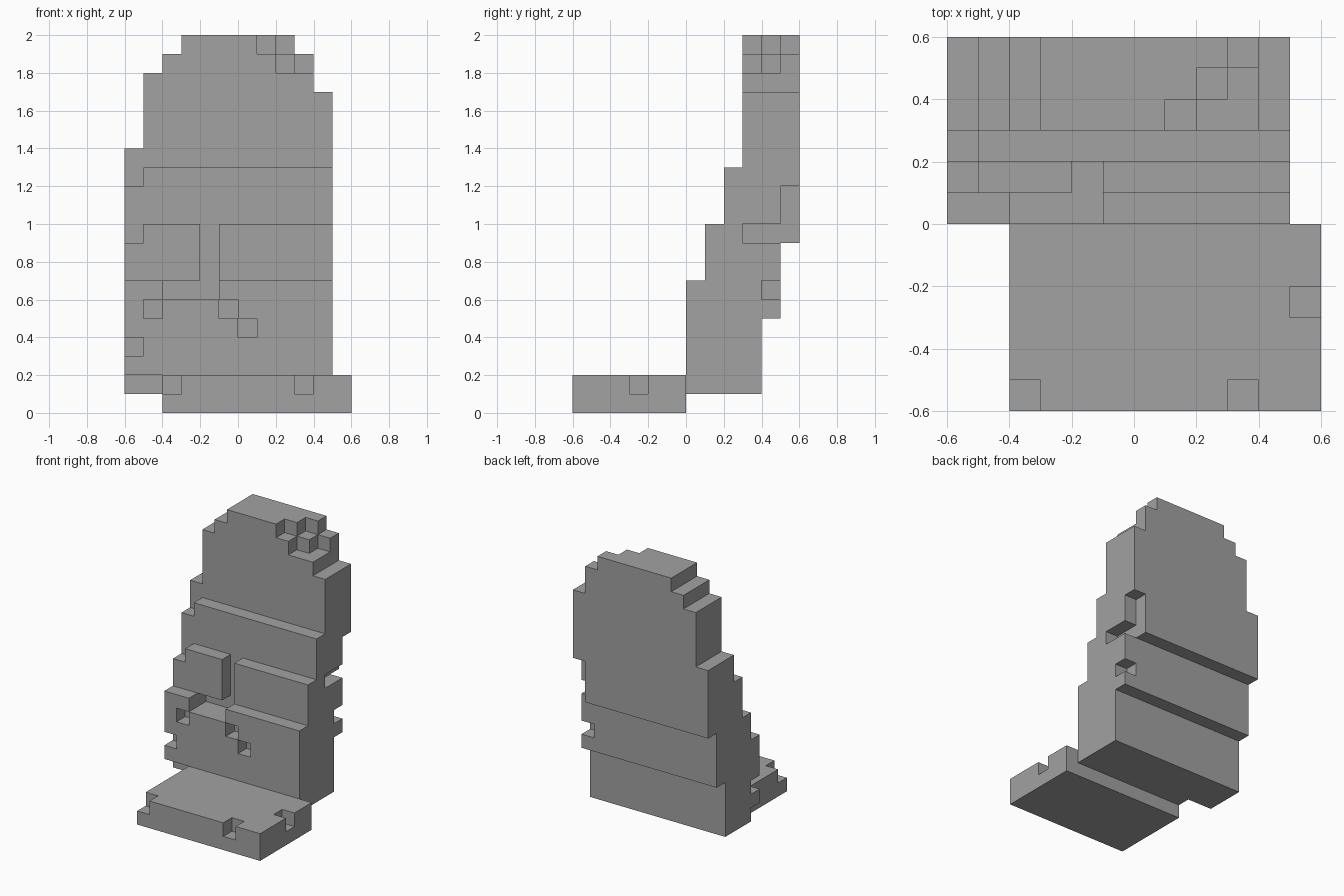
import bpy, bmesh, math

if "Cube" in bpy.data.objects:
    bpy.data.objects.remove(bpy.data.objects["Cube"])

U = 0.1  # size of one block

stone_grey = bpy.data.materials.new("stone_grey")
stone_grey.diffuse_color = (0.36, 0.36, 0.36, 1.0)
stone_grey.use_nodes = True
stone_grey.node_tree.nodes["Principled BSDF"].inputs["Base Color"].default_value = stone_grey.diffuse_color


def cells(boxes):
    """All unit blocks inside boxes given as (x0, x1, y0, y1, z0, z1)."""
    return {(x, y, z) for x0, x1, y0, y1, z0, z1 in boxes
            for x in range(x0, x1) for y in range(y0, y1) for z in range(z0, z1)}


def block_object(name, solid, chips):
    """Outer skin of the solid boxes after the chipped blocks are taken away."""
    filled = cells(solid) - cells(chips)
    bm = bmesh.new()
    verts = {}

    def vert(p):
        if p not in verts:
            verts[p] = bm.verts.new([c * U for c in p])
        return verts[p]

    for cell in sorted(filled):
        for axis in range(3):
            for side in (0, 1):
                near = list(cell)
                near[axis] += 2 * side - 1
                if tuple(near) in filled:
                    continue
                a, b = (axis + 1) % 3, (axis + 2) % 3
                loop = []
                for i, j in ((0, 0), (1, 0), (1, 1), (0, 1)):
                    p = list(cell)
                    p[axis] += side
                    p[a] += i
                    p[b] += j
                    loop.append(vert(tuple(p)))
                bm.faces.new(loop if side else loop[::-1])
    # merge the flat areas
    bmesh.ops.dissolve_limit(bm, angle_limit=math.radians(1),
                             verts=bm.verts[:], edges=bm.edges[:])
    mesh = bpy.data.meshes.new(name)
    bm.to_mesh(mesh)
    bm.free()
    mesh.materials.append(stone_grey)
    bpy.context.collection.objects.link(bpy.data.objects.new(name, mesh))


# Flat slab lying in front, with chipped rim
block_object("ground_slab",
             [(-4, 6, -6, 0, 0, 2)],
             [(-4, -3, -6, -5, 1, 2), (3, 4, -6, -5, 1, 2), (5, 6, -3, -2, 1, 2)])

# Upright stone, leaning back in steps with a rounded top
block_object("leaning_headstone",
             [(-6, 5, 0, 4, 1, 5), (-6, 5, 0, 5, 5, 7), (-6, 5, 1, 5, 7, 9),
              (-6, 5, 1, 6, 9, 10), (-6, 5, 2, 6, 10, 13), (-6, 5, 3, 6, 13, 14),
              (-5, 5, 3, 6, 14, 17), (-5, 4, 3, 6, 17, 18), (-4, 4, 3, 6, 18, 19),
              (-3, 3, 3, 6, 19, 20)],
             [  # broken top corner
              (1, 3, 3, 4, 19, 20), (2, 3, 4, 5, 19, 20),
              (2, 4, 3, 4, 18, 19), (3, 4, 4, 5, 18, 19),
              # crack across the front
              (-2, -1, 1, 2, 7, 10), (-4, -1, 0, 2, 6, 7), (-5, -4, 0, 1, 5, 6),
              (-1, 0, 0, 1, 5, 6), (0, 1, 0, 1, 4, 5),
              # chips on the left edge
              (-6, -5, 2, 3, 12, 13), (-6, -5, 1, 2, 9, 10),
              (-6, -5, 0, 1, 3, 4), (-6, -4, 0, 1, 1, 2),
              # chips on the right rear edge
              (4, 5, 3, 6, 9, 10), (4, 5, 5, 6, 10, 12), (4, 5, 4, 5, 6, 7)])
